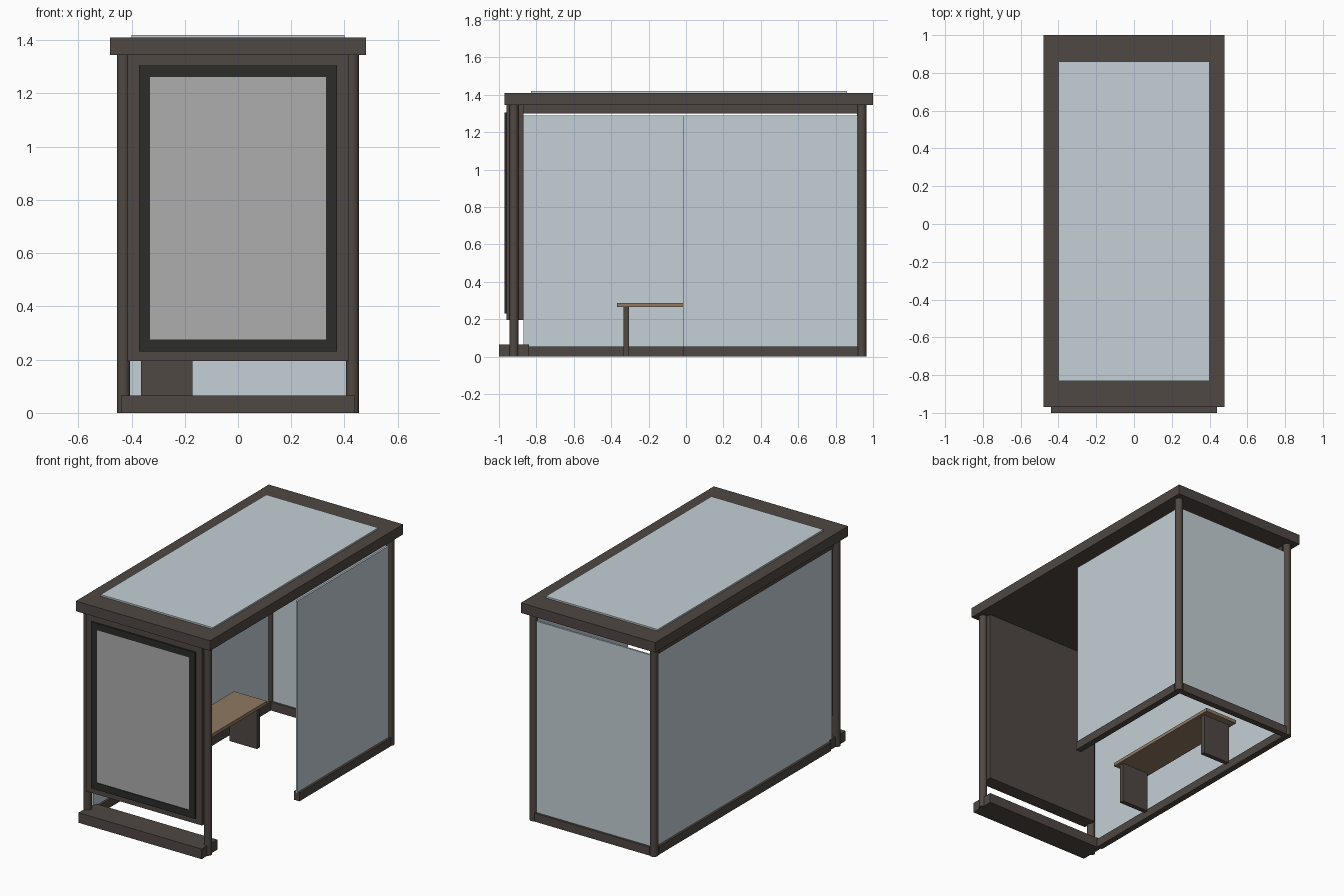
import bpy

if "Cube" in bpy.data.objects:
    bpy.data.objects.remove(bpy.data.objects["Cube"])


def material(name, color):
    m = bpy.data.materials.new(name)
    m.diffuse_color = (*color, 1)
    m.use_nodes = True
    m.node_tree.nodes["Principled BSDF"].inputs["Base Color"].default_value = m.diffuse_color
    return m


METAL = material("dark_metal", (0.08, 0.065, 0.056))
BLACK = material("frame_black", (0.025, 0.025, 0.024))
GLASS = material("pale_glass", (0.55, 0.63, 0.67))
WOOD = material("seat_wood", (0.28, 0.19, 0.125))


def box(name, x, y, z, mat=None):
    """Box given by its (min, max) range on each axis."""
    bpy.ops.mesh.primitive_cube_add(
        size=1, location=[(a + b) / 2 for a, b in (x, y, z)])
    ob = bpy.context.object
    ob.name = name
    ob.scale = [b - a for a, b in (x, y, z)]
    bpy.ops.object.transform_apply(location=False, rotation=False, scale=True)
    if mat:
        ob.data.materials.append(mat)
    return ob


def post(name, x, y):
    bpy.ops.mesh.primitive_cylinder_add(
        vertices=16, radius=0.025, depth=1.345, location=(x, y, 0.6725))
    ob = bpy.context.object
    ob.name = name
    ob.data.materials.append(METAL)
    bpy.ops.object.shade_smooth_by_angle()


# Roof slab with raised glass sheet
box("roof", (-0.48, 0.48), (-0.97, 1.0), (1.345, 1.41), METAL)
box("roof_glass", (-0.40, 0.40), (-0.83, 0.86), (1.405, 1.42), GLASS)

# Four round corner posts
for side, x in (("left", -0.43), ("right", 0.43)):
    post("front_post_" + side, x, -0.92)
    post("back_post_" + side, x, 0.94)

# Front plinth
box("front_plinth", (-0.44, 0.44), (-1.0, -0.84), (0, 0.065), METAL)

# Display panel: body, frame bars and screen
box("display_body", (-0.415, 0.415), (-0.96, -0.87), (0.195, 1.345), METAL)
Y = (-0.97, -0.955)
for side, s in (("left", -1), ("right", 1)):
    box("display_frame_" + side, sorted((s * 0.33, s * 0.372)), Y, (0.23, 1.305), BLACK)
box("display_frame_top", (-0.33, 0.33), Y, (1.262, 1.305), BLACK)
box("display_frame_bottom", (-0.33, 0.33), Y, (0.23, 0.275), BLACK)
box("display_screen", (-0.33, 0.33), (-0.966, -0.955), (0.275, 1.262),
    material("screen_grey", (0.42, 0.42, 0.42)))

# Walls: full left side, half right side, back
G = (0.05, 1.29)
R = (0, 0.055)
box("left_glass", (-0.436, -0.424), (-0.87, 0.916), G, GLASS)
box("left_bottom_rail", (-0.45, -0.41), (-0.84, 0.92), R, METAL)
box("left_top_rail", (-0.45, -0.41), (-0.87, 0.915), (1.30, 1.345), METAL)
box("right_glass", (0.424, 0.436), (-0.015, 0.916), G, GLASS)
box("right_bottom_rail", (0.41, 0.45), (-0.015, 0.92), R, METAL)
box("back_glass", (-0.405, 0.405), (0.934, 0.946), G, GLASS)
box("back_bottom_rail", (-0.41, 0.41), (0.92, 0.96), R, METAL)

# Bench
box("bench_seat", (-0.385, -0.15), (-0.37, 0.51), (0.265, 0.287), WOOD)
for name, y in (("bench_front_leg", -0.32), ("bench_back_leg", 0.45)):
    box(name, (-0.365, -0.17), (y - 0.015, y + 0.015), (0, 0.265), METAL)
